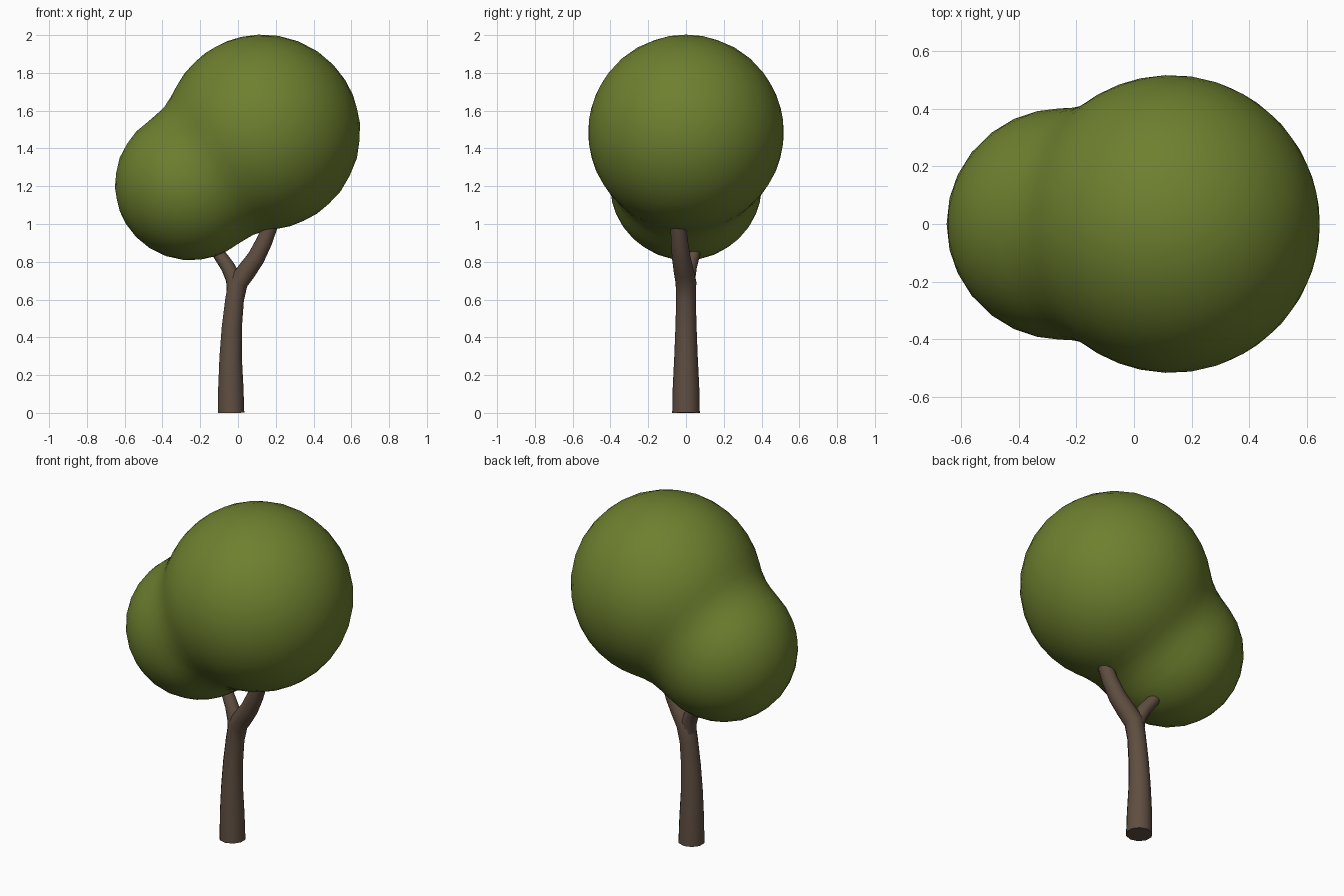
import bpy
import bmesh
import math
from mathutils import Vector

cube = bpy.data.objects.get("Cube")
if cube:
    bpy.data.objects.remove(cube, do_unlink=True)


def make_material(name, color):
    mat = bpy.data.materials.new(name)
    mat.use_nodes = True
    mat.diffuse_color = color
    mat.node_tree.nodes["Principled BSDF"].inputs["Base Color"].default_value = color
    return mat


leaf_green = make_material("leaf green", (0.155, 0.215, 0.028, 1))
bark_brown = make_material("bark brown", (0.115, 0.076, 0.052, 1))


def activate(obj):
    bpy.ops.object.select_all(action='DESELECT')
    obj.select_set(True)
    bpy.context.view_layer.objects.active = obj


def limb(name, points):
    """Tapered round limb through (x, y, z, radius) points."""
    curve = bpy.data.curves.new(name, 'CURVE')
    curve.dimensions = '3D'
    curve.bevel_depth = 1
    curve.bevel_resolution = 3
    curve.use_fill_caps = True
    spline = curve.splines.new('POLY')
    spline.points.add(len(points) - 1)
    for p, (x, y, z, r) in zip(spline.points, points):
        p.co = (x, y, z, 1)
        p.radius = r
    obj = bpy.data.objects.new(name, curve)
    bpy.context.collection.objects.link(obj)
    activate(obj)
    bpy.ops.object.convert(target='MESH')
    obj = bpy.context.object
    obj.data.materials.clear()
    obj.data.materials.append(bark_brown)
    bpy.ops.object.shade_smooth_by_angle(angle=math.radians(50))
    return obj


# Trunk, running on into the larger branch
limb("trunk", [
    (-0.036, 0, 0, 0.073), (-0.038, 0, 0.14, 0.07), (-0.039, 0, 0.3, 0.062),
    (-0.033, 0, 0.45, 0.056), (-0.018, 0, 0.6, 0.052), (0, 0, 0.69, 0.055),
    (0.045, -0.012, 0.75, 0.053), (0.095, -0.025, 0.82, 0.049),
    (0.14, -0.035, 0.91, 0.045), (0.17, -0.04, 0.99, 0.042)])

# Smaller branch
limb("side_branch", [
    (-0.014, 0, 0.62, 0.045), (-0.022, 0.005, 0.71, 0.044),
    (-0.055, 0.02, 0.775, 0.038), (-0.1, 0.04, 0.84, 0.034),
    (-0.125, 0.05, 0.875, 0.032)])

# Foliage: two round masses softly merged, reached from a shared inner point
masses = [(Vector((0.13, 0, 1.485)), 0.518), (Vector((-0.25, 0, 1.21)), 0.402)]
core = Vector((-0.06, 0, 1.35))
blend = 0.12


def reach(direction, center, radius):
    """Distance from the core to a mass surface along a direction."""
    offset = core - center
    b = direction.dot(offset)
    return -b + math.sqrt(b * b - offset.length_squared + radius * radius)


bm = bmesh.new()
bmesh.ops.create_icosphere(bm, subdivisions=4, radius=1)
for v in bm.verts:
    d = v.co.normalized()
    a, b = (reach(d, c, r) for c, r in masses)
    h = max(blend - abs(a - b), 0)
    v.co = core + d * (max(a, b) + h * h / (4 * blend))
mesh = bpy.data.meshes.new("foliage")
bm.to_mesh(mesh)
bm.free()
mesh.materials.append(leaf_green)
foliage = bpy.data.objects.new("foliage", mesh)
bpy.context.collection.objects.link(foliage)
activate(foliage)
bpy.ops.object.shade_smooth_by_angle(angle=math.radians(60))
